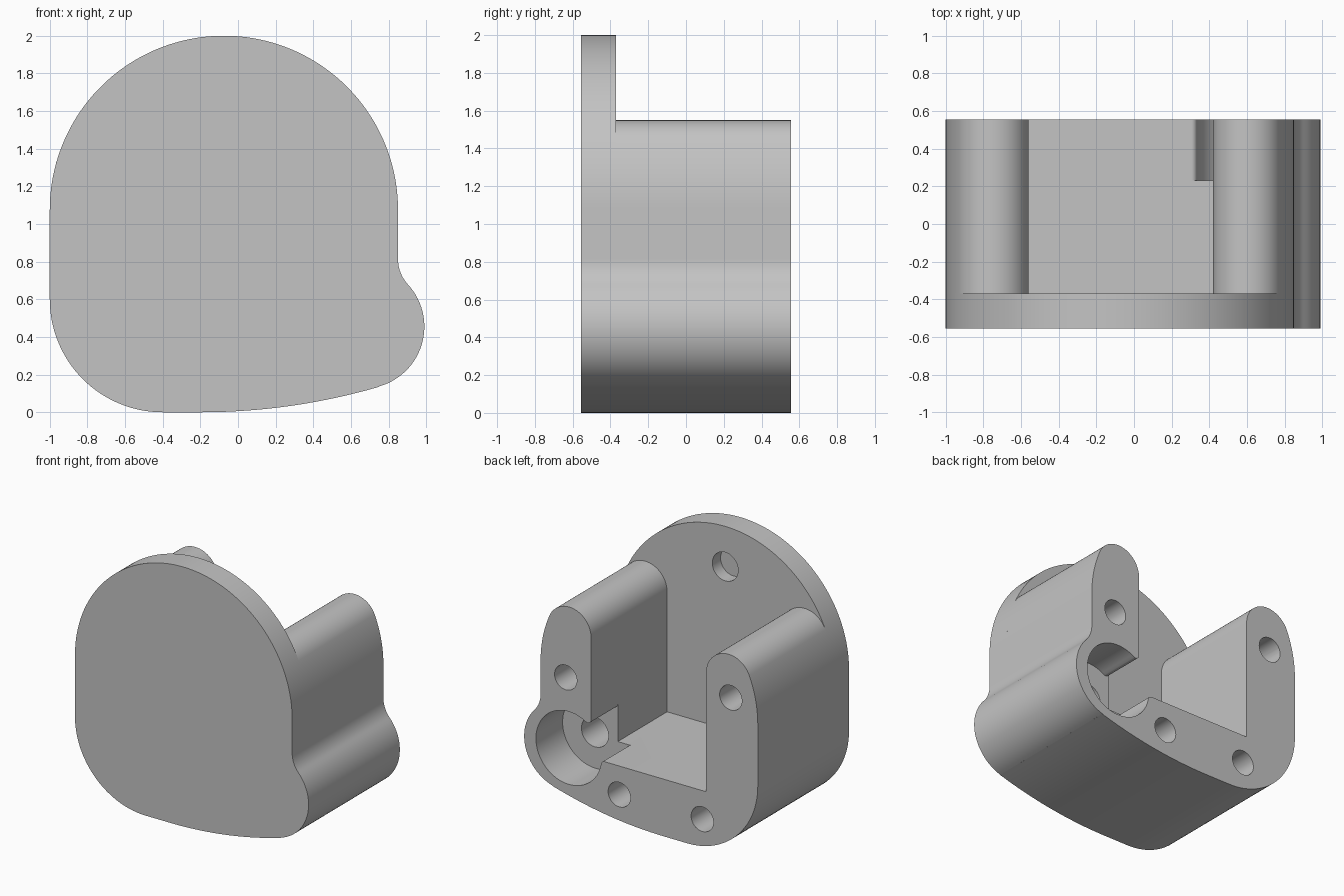
import bpy, bmesh
from math import sin, cos, radians, pi

cube = bpy.data.objects.get("Cube")
if cube:
    bpy.data.objects.remove(cube, do_unlink=True)

FRONT, STEP, BACK = -0.555, -0.37, 0.555   # depths of plate face, plate back, body back
BORE_FLOOR = 0.23

gray = bpy.data.materials.new("plain gray")
gray.use_nodes = True
gray.diffuse_color = (0.55, 0.55, 0.55, 1)
gray.node_tree.nodes["Principled BSDF"].inputs["Base Color"].default_value = (0.55, 0.55, 0.55, 1)


def arc(cx, cz, r, a0, a1):
    """Points on an arc in the x-z plane, angles in degrees."""
    n = max(3, int(abs(a1 - a0) * max(r, 0.5) / 2))
    angles = [radians(a0 + (a1 - a0) * i / n) for i in range(n + 1)]
    return [(cx + r * cos(a), cz + r * sin(a)) for a in angles]


def prism(name, profile, y0, y1):
    """Extrude an x-z profile along y."""
    pts = []
    for p in profile:
        if not pts or abs(p[0] - pts[-1][0]) + abs(p[1] - pts[-1][1]) > 0.002:
            pts.append(p)
    bm = bmesh.new()
    face = bm.faces.new([bm.verts.new((x, y0, z)) for x, z in pts])
    ext = bmesh.ops.extrude_face_region(bm, geom=[face])
    verts = [g for g in ext["geom"] if isinstance(g, bmesh.types.BMVert)]
    bmesh.ops.translate(bm, vec=(0, y1 - y0, 0), verts=verts)
    bmesh.ops.recalc_face_normals(bm, faces=bm.faces)
    mesh = bpy.data.meshes.new(name)
    bm.to_mesh(mesh)
    bm.free()
    mesh.materials.append(gray)
    obj = bpy.data.objects.new(name, mesh)
    bpy.context.collection.objects.link(obj)
    return obj


def activate(obj):
    bpy.ops.object.select_all(action="DESELECT")
    obj.select_set(True)
    bpy.context.view_layer.objects.active = obj


def cut(target, cutter):
    """Subtract the cutter from the target and discard it."""
    cutter.hide_render = True
    mod = target.modifiers.new("cut", "BOOLEAN")
    mod.operation = "DIFFERENCE"
    mod.solver = "EXACT"
    mod.object = cutter
    activate(target)
    bpy.ops.object.modifier_apply(modifier=mod.name)
    bpy.data.objects.remove(cutter, do_unlink=True)


def drill(target, x, z, r, y0, y1):
    circle = [(x + r * cos(i * pi / 20), z + r * sin(i * pi / 20)) for i in range(40)]
    cut(target, prism("drill", circle, y0, y1))


# Outline shared by plate and body: underside, side bulge, lower left corner
bulge = (arc(-0.2, 3.4, 3.4, -90, -73.7) + arc(0.66, 0.455, 0.33, -73.7, 42.6)
         + arc(1.05, 0.814, 0.2, 222.6, 180))
corner = arc(-0.4, 0.6, 0.6, 180, 270)
DOME = (-0.075, 1.075, 0.925)

# Front plate with a shallow locating hole
plate = prism("front_plate", bulge + arc(*DOME, 0, 180) + corner, FRONT, STEP)
drill(plate, -0.075, 1.69, 0.11, STEP - 0.1, STEP + 0.1)

# U-shaped body with two round-topped pillars
pillar_right = arc(*DOME, 0, 23.1) + arc(0.6055, 1.3645, 0.1855, 23.1, 180)
pillar_left = arc(-0.7516, 1.358, 0.1916, 0, 157.3) + arc(*DOME, 157.3, 180)
pocket_floor = [(0.42, 0.44), (-0.56, 0.44)]
body = prism("body", bulge + pillar_right + pocket_floor + pillar_left + corner, STEP, BACK)

# Round bore opening into the pocket, with softened lips
bore = (arc(0.305, 0.41, 0.03, 90, 10) + arc(0.61, 0.464, 0.28, 190, 481)
        + arc(0.45, 0.73, 0.03, -59, -180) + [(0.4, 0.74), (0.3, 0.5)])
cut(body, prism("bore", bore, BORE_FLOOR, BACK + 0.1))
drill(body, 0.615, 0.462, 0.115, BORE_FLOOR - 0.4, BORE_FLOOR + 0.1)

# Screw holes in the rear face
for x, z in [(-0.77, 1.22), (0.636, 1.0), (-0.527, 0.22), (0.18, 0.22)]:
    drill(body, x, z, 0.095, BACK - 0.6, BACK + 0.1)

for obj in (plate, body):
    activate(obj)
    bpy.ops.object.shade_smooth_by_angle(angle=radians(25))
